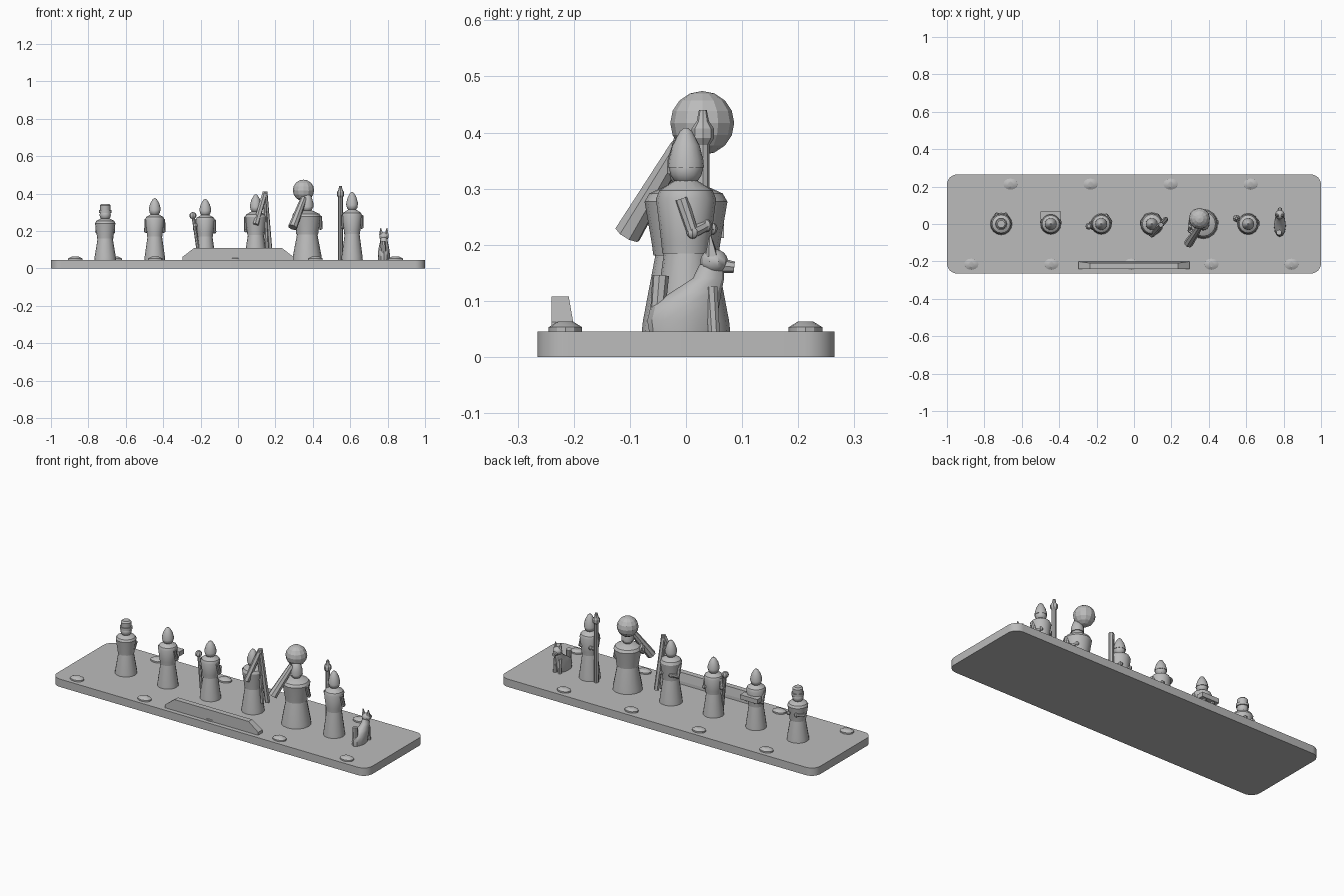
import bpy, bmesh, math
from mathutils import Vector

cube = bpy.data.objects.get("Cube")
if cube:
    bpy.data.objects.remove(cube, do_unlink=True)

stone = bpy.data.materials.new("grey_stone")
stone.use_nodes = True
GREY = (0.5, 0.5, 0.5, 1)
stone.diffuse_color = GREY
stone.node_tree.nodes["Principled BSDF"].inputs["Base Color"].default_value = GREY

BASE_TOP = 0.045


def finish(name, bm, smooth=True):
    bmesh.ops.recalc_face_normals(bm, faces=bm.faces)
    mesh = bpy.data.meshes.new(name)
    bm.to_mesh(mesh)
    bm.free()
    mesh.materials.append(stone)
    obj = bpy.data.objects.new(name, mesh)
    bpy.context.collection.objects.link(obj)
    if smooth:
        bpy.ops.object.select_all(action="DESELECT")
        obj.select_set(True)
        bpy.context.view_layer.objects.active = obj
        bpy.ops.object.shade_smooth_by_angle(angle=math.radians(31))
    return obj


def loft(name, rings, smooth=True):
    """Skin equal-length rings of points and cap both ends."""
    bm = bmesh.new()
    rows = [[bm.verts.new(p) for p in ring] for ring in rings]
    n = len(rows[0])
    for low, high in zip(rows, rows[1:]):
        for i in range(n):
            j = (i + 1) % n
            bm.faces.new((low[i], low[j], high[j], high[i]))
    bm.faces.new(rows[0][::-1])
    bm.faces.new(rows[-1])
    return finish(name, bm, smooth)


def lathe(name, x, y, profile, sides=16, sx=1, sy=1, smooth=True):
    """Turn (radius, height) pairs about a vertical axis."""
    turn = [math.tau * i / sides for i in range(sides)]
    return loft(name, [[(x + r * sx * math.cos(t), y + r * sy * math.sin(t), z)
                        for t in turn] for r, z in profile], smooth)


def rod(name, a, b, r1, r2, sides=8):
    a, b = Vector(a), Vector(b)
    q = (b - a).to_track_quat("Z", "Y")
    ring = [Vector((math.cos(math.tau * i / sides), math.sin(math.tau * i / sides), 0))
            for i in range(sides)]
    return loft(name, [[p + q @ (v * r) for v in ring] for p, r in ((a, r1), (b, r2))])


def ball(name, centre, radius, scale=(1, 1, 1), u=12, v=8, smooth=True):
    bm = bmesh.new()
    bmesh.ops.create_uvsphere(bm, u_segments=u, v_segments=v, radius=radius)
    bmesh.ops.scale(bm, vec=scale, verts=bm.verts)
    bmesh.ops.translate(bm, vec=centre, verts=bm.verts)
    return finish(name, bm, smooth)


def box(name, lo, hi):
    return loft(name, [[(lo[0], lo[1], z), (hi[0], lo[1], z), (hi[0], hi[1], z),
                        (lo[0], hi[1], z)] for z in (lo[2], hi[2])], False)


def limb(name, points, r):
    """Arm made of tapered rods joined by round joints."""
    for i, (a, b) in enumerate(zip(points, points[1:])):
        rod(f"{name}_{i}", a, b, r * (1 - 0.1 * i), r * 0.85)
        ball(f"{name}_joint_{i}", b, r * 0.95, u=8, v=6)


# Rounded base slab
outline = []
for cx, cy, start in ((0.945, 0.21, 0), (-0.945, 0.21, 90), (-0.945, -0.21, 180), (0.945, -0.21, 270)):
    for k in range(9):
        t = math.radians(start + 90 * k / 8)
        outline.append((cx + 0.055 * math.cos(t), cy + 0.055 * math.sin(t)))
loft("base", [[(x, y, z) for x, y in outline] for z in (0, BASE_TOP)])

# Low oval studs along both edges
for row, y, start, count in (("back", 0.213, -0.66, 4), ("front", -0.215, -0.87, 5)):
    for i in range(count):
        lathe(f"{row}_stud_{i}", start + 0.428 * i, y,
              ((0.03, 0.04), (0.03, 0.053), (0.014, 0.063)), 12, sx=1.3)

# Plaque with sloping ends and a leaning back
loft("plaque", [[(-w, -0.24, z), (w, -0.24, z), (w, yb, z), (-w, yb, z)]
                for w, yb, z in ((0.296, -0.2, 0.04), (0.296, -0.201, 0.062), (0.235, -0.209, 0.108))], False)


def figure(name, x, top, wide=1.0, hat="cone"):
    """Robed standing figure: skirt, torso, head and headdress."""
    s = (top - BASE_TOP) / 0.36

    def part(label, profile, w=wide):
        lathe(f"{name}_{label}", x, 0, [(r * w, BASE_TOP + h * s) for r, h in profile])

    part("skirt", ((0.056, -0.005), (0.054, 0.02), (0.038, 0.142)))
    part("torso", ((0.041, 0.138), (0.043, 0.16), (0.052, 0.235), (0.046, 0.25), (0.02, 0.267)))
    part("neck", ((0.018, 0.255), (0.018, 0.28)), 1)
    ball(f"{name}_head", (x, 0, BASE_TOP + 0.288 * s), 0.03)
    if hat == "cone":
        part("hat", ((0.032, 0.29), (0.031, 0.303), (0.024, 0.33), (0.011, 0.354), (0.004, 0.36)), 1)
    elif hat == "pillbox":
        part("hat_band", ((0.033, 0.302), (0.033, 0.32)), 1)
        part("hat", ((0.027, 0.31), (0.028, 0.35), (0.02, 0.36)), 1)
    else:
        part("hood", ((0.034, 0.285), (0.033, 0.31), (0.022, 0.345), (0.006, 0.36)), 1)
    return s


def arms(name, x, s, spread, reach, drop, sides=(-1, 1)):
    """Bent arms reaching toward the back."""
    for side in sides:
        z = BASE_TOP + 0.235 * s
        limb(f"{name}_{'left' if side > 0 else 'right'}_arm",
             [(x + side * spread, -0.008, z), (x + side * spread * 1.05, 0.012, z - drop),
              (x + side * spread * 0.6, reach, z - drop * 0.8)], 0.012)


# Six figures in a row
s = figure("capped_figure", -0.71, 0.345, 1.05, "pillbox")
arms("capped_figure", -0.71, s, 0.04, 0.05, 0.045)

s = figure("tray_figure", -0.445, 0.375)
arms("tray_figure", -0.445, s, 0.044, 0.05, 0.06)
box("tray", (-0.5, 0.025, 0.212), (-0.39, 0.068, 0.238))

s = figure("sceptre_figure", -0.175, 0.37)
arms("sceptre_figure", -0.175, s, 0.046, 0.045, 0.06, (1,))
limb("sceptre_figure_right_arm", [(-0.22, 0, 0.26), (-0.23, 0.005, 0.21), (-0.225, -0.015, 0.23)], 0.012)
rod("sceptre", (-0.208, -0.03, 0.06), (-0.24, -0.012, 0.28), 0.009, 0.009)
ball("sceptre_knob", (-0.241, -0.012, 0.282), 0.019, u=8, v=6)

s = figure("harp_figure", 0.095, 0.395, 1.1)
arms("harp_figure", 0.095, s, 0.05, 0.045, 0.07)

# Harp frame leaning beside its player
rod("harp_arm", (0.145, -0.002, 0.405), (0.095, -0.058, 0.235), 0.014, 0.016, 6)
rod("harp_post", (0.145, -0.005, 0.41), (0.17, 0.025, 0.1), 0.013, 0.014, 6)
rod("harp_inner_post", (0.14, -0.012, 0.4), (0.155, 0.0, 0.1), 0.009, 0.01, 6)

s = figure("horn_figure", 0.37, 0.4, 1.42, "hood")
arms("horn_figure", 0.37, s, 0.068, 0.045, 0.06, (1,))
limb("horn_figure_right_arm", [(0.305, -0.01, 0.285), (0.30, -0.035, 0.26), (0.32, -0.05, 0.3)], 0.014)
ball("carried_globe", (0.35, 0.029, 0.417), 0.057, u=12, v=8, smooth=False)
rod("horn", (0.352, -0.012, 0.375), (0.292, -0.104, 0.219), 0.017, 0.025, 8)

s = figure("staff_figure", 0.61, 0.408, 1.03)
arms("staff_figure", 0.61, s, 0.048, 0.035, 0.06)
rod("staff", (0.548, 0.03, 0.04), (0.548, 0.03, 0.4), 0.013, 0.012)
lathe("staff_finial", 0.548, 0.03, ((0.01, 0.375), (0.02, 0.39), (0.02, 0.407), (0.011, 0.42), (0.007, 0.44)), 8)

# Seated animal facing the back
AX = 0.78
sections = ((-0.01, 0.055, 0.04, 0.03), (-0.008, 0.061, 0.065, 0.032), (-0.002, 0.061, 0.09, 0.031),
            (0.018, 0.045, 0.115, 0.027), (0.04, 0.028, 0.14, 0.021), (0.046, 0.022, 0.165, 0.018))
loft("animal_body", [[(AX + w * math.cos(math.tau * i / 12), y + d * math.sin(math.tau * i / 12), z)
                      for i in range(12)] for y, d, z, w in sections])
ball("animal_head", (AX, 0.05, 0.17), 0.025, (1.05, 1, 0.9), 10, 8)
rod("animal_muzzle", (AX, 0.06, 0.163), (AX, 0.086, 0.16), 0.014, 0.01)
for side, label in ((-1, "right"), (1, "left")):
    rod(f"animal_{label}_ear", (AX + side * 0.014, 0.046, 0.18), (AX + side * 0.017, 0.043, 0.216), 0.012, 0.002, 5)
    rod(f"animal_{label}_foreleg", (AX + side * 0.013, 0.045, 0.125), (AX + side * 0.015, 0.05, 0.042), 0.012, 0.011)
rod("animal_tail", (AX, -0.052, 0.06), (AX - 0.005, -0.045, 0.145), 0.013, 0.015)
